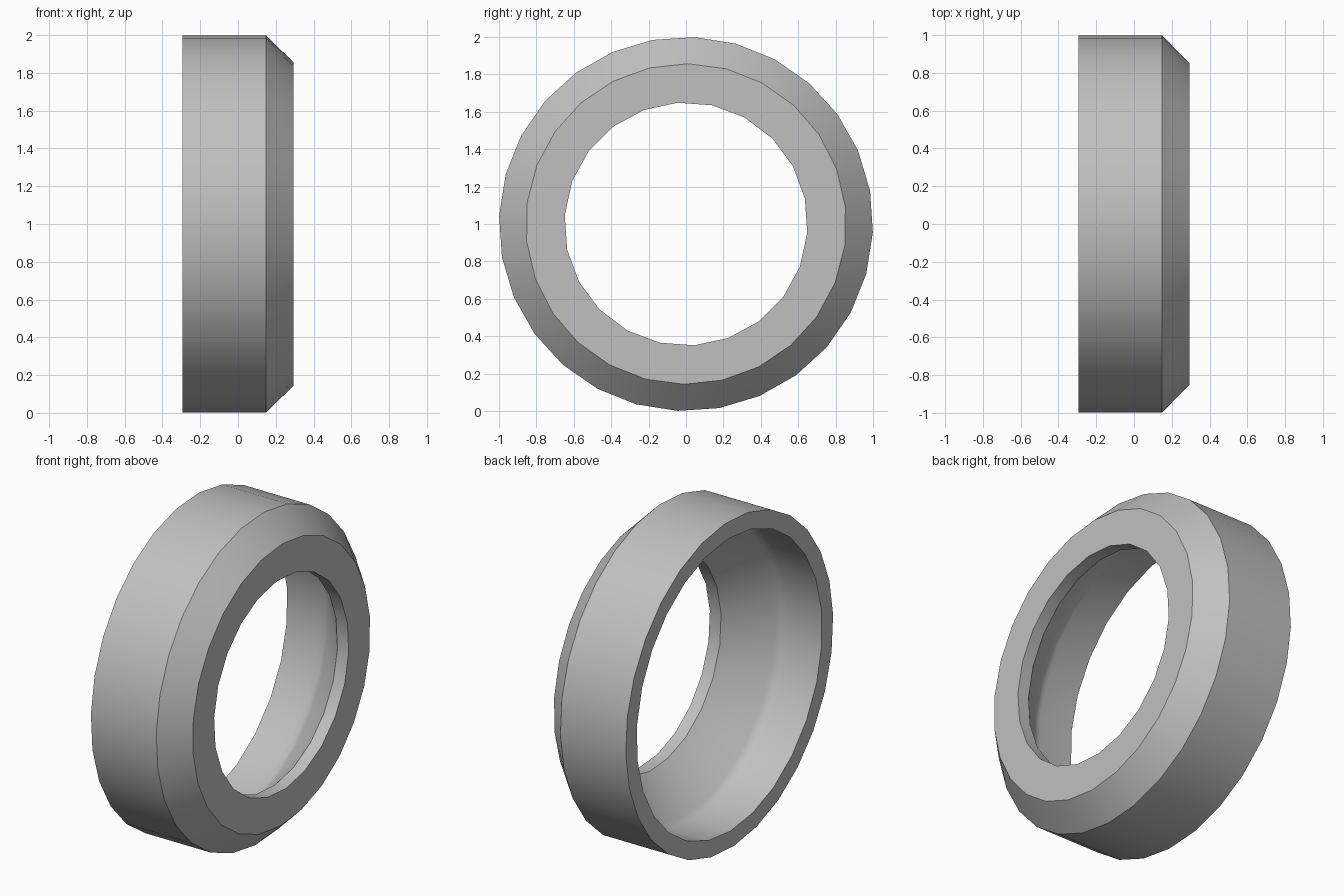
import bpy, bmesh, math

cube = bpy.data.objects.get("Cube")
if cube:
    bpy.data.objects.remove(cube, do_unlink=True)

# One plain grey for the whole part
grey = bpy.data.materials.new("plain_grey")
grey.use_nodes = True
colour = (0.53, 0.53, 0.53, 1)
grey.diffuse_color = colour
grey.node_tree.nodes["Principled BSDF"].inputs["Base Color"].default_value = colour

# Facet counts and starting angles of the circles
OUTER, FACE, HOLE = (28, -2.6), (26, -7.6), (22, -4.2)
BACK, FRONT, LIP = -0.293, 0.293, 0.217


def angle(facets, i):
    return math.radians(facets[1] + 360 * i / facets[0])


def make_ring(bm, x, r, facets):
    verts = [bm.verts.new((x, r * math.cos(angle(facets, i)),
                           1 + r * math.sin(angle(facets, i))))
             for i in range(facets[0])]
    return verts, facets


def bridge(bm, ring_a, ring_b):
    """Join two circles: quads if they match, otherwise a triangle strip."""
    (va, fa), (vb, fb) = ring_a, ring_b
    na, nb = len(va), len(vb)
    if fa == fb:
        for i in range(na):
            k = (i + 1) % na
            bm.faces.new((va[i], va[k], vb[k], vb[i]))
        return
    i = j = 0
    while i < na or j < nb:
        a, b = va[i % na], vb[j % nb]
        mid_a = angle(fa, i + 0.5)
        mid_b = angle(fb, j + 0.5)
        if j >= nb or (i < na and mid_a <= mid_b):
            i += 1
            bm.faces.new((a, va[i % na], b))
        else:
            j += 1
            bm.faces.new((a, vb[j % nb], b))


# Outer wall, chamfer, front face and short bore
profile = [(BACK, 1, OUTER), (0.148, 1, OUTER), (FRONT, 0.857, FACE),
           (FRONT, 0.65, HOLE), (LIP, 0.65, HOLE)]

# Inner cone, rounded into the wide bore at the back
bore, tangent = 0.895, 0.04
corner = LIP - (bore - 0.65)
radius = tangent / math.tan(math.pi / 8)
for step in range(3, -1, -1):
    t = math.radians(15 * step)
    profile.append((corner - tangent + radius * math.sin(t),
                    bore - radius * (1 - math.cos(t)), FACE))
profile.append((BACK, bore, FACE))

bm = bmesh.new()
rings = [make_ring(bm, *p) for p in profile]
for k, ring in enumerate(rings):
    bridge(bm, ring, rings[(k + 1) % len(rings)])
bmesh.ops.recalc_face_normals(bm, faces=bm.faces)

mesh = bpy.data.meshes.new("chamfered_ring")
bm.to_mesh(mesh)
bm.free()
mesh.materials.append(grey)
ring_object = bpy.data.objects.new("chamfered_ring", mesh)
bpy.context.collection.objects.link(ring_object)

bpy.ops.object.select_all(action="DESELECT")
ring_object.select_set(True)
bpy.context.view_layer.objects.active = ring_object
bpy.ops.object.shade_smooth_by_angle(angle=math.radians(30))
